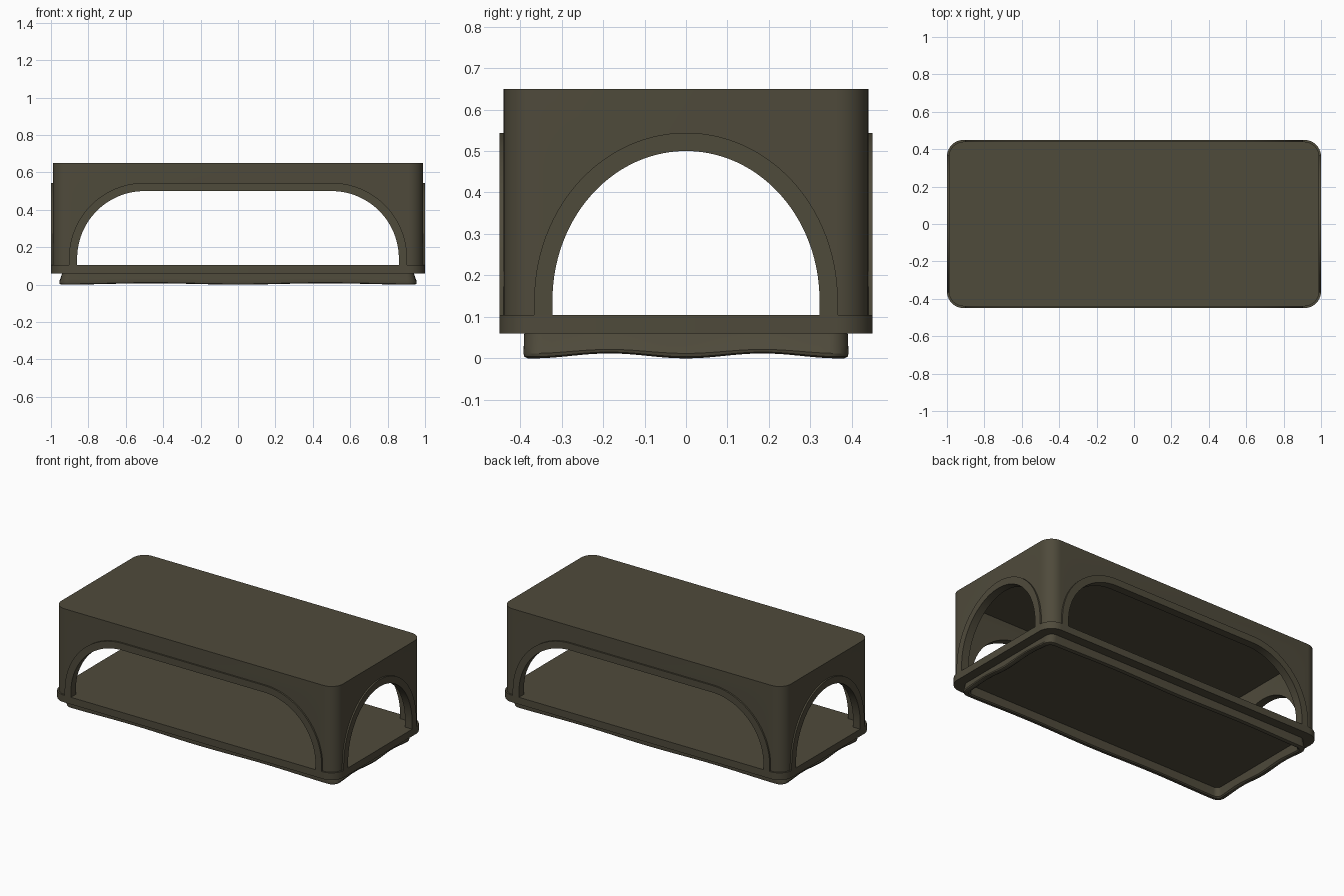
import bpy, bmesh, math

if "Cube" in bpy.data.objects:
    bpy.data.objects.remove(bpy.data.objects["Cube"])

mat = bpy.data.materials.new("dark olive brown")
mat.diffuse_color = (0.078, 0.069, 0.044, 1)
mat.use_nodes = True
mat.node_tree.nodes["Principled BSDF"].inputs["Base Color"].default_value = mat.diffuse_color


def make(name, verts, faces, smooth=True):
    me = bpy.data.meshes.new(name)
    bm = bmesh.new()
    vs = [bm.verts.new(v) for v in verts]
    for f in faces:
        bm.faces.new([vs[i] for i in f])
    bmesh.ops.recalc_face_normals(bm, faces=bm.faces[:])
    bm.to_mesh(me)
    bm.free()
    me.materials.append(mat)
    ob = bpy.data.objects.new(name, me)
    bpy.context.collection.objects.link(ob)
    if smooth:
        shade(ob)
    return ob


def shade(ob):
    bpy.ops.object.select_all(action='DESELECT')
    ob.select_set(True)
    bpy.context.view_layer.objects.active = ob
    bpy.ops.object.shade_smooth_by_angle(angle=math.radians(30))


def rounded_rect(hx, hy, r, straight=1, arc=10):
    """Outline of a rounded rectangle, with extra points on the straights."""
    corners = []
    for k, (sx, sy) in enumerate([(1, 1), (-1, 1), (-1, -1), (1, -1)]):
        cx, cy = sx * (hx - r), sy * (hy - r)
        corners.append([(cx + r * math.cos((k + i / arc) * math.pi / 2),
                         cy + r * math.sin((k + i / arc) * math.pi / 2)) for i in range(arc + 1)])
    pts = []
    for k in range(4):
        pts += corners[k]
        (ax, ay), (bx, by) = corners[k][-1], corners[(k + 1) % 4][0]
        pts += [(ax + (bx - ax) * i / straight, ay + (by - ay) * i / straight)
                for i in range(1, straight)]
    return pts


def loft(name, loops, cap=True, closed=False):
    """Skin a list of closed loops that have equal point counts."""
    n, m = len(loops[0]), len(loops)
    verts = [p for loop in loops for p in loop]
    faces = []
    for j in range(m if closed else m - 1):
        a, b = j * n, (j + 1) % m * n
        faces += [(a + i, a + (i + 1) % n, b + (i + 1) % n, b + i) for i in range(n)]
    if cap:
        faces += [tuple(range(n)), tuple(range((m - 1) * n, m * n))]
    return make(name, verts, faces)


def slab(name, hx, hy, r, z0, z1):
    o = rounded_rect(hx, hy, r)
    return loft(name, [[(x, y, z) for x, y in o] for z in (z0, z1)])


def arch(flat, rx, rz, z0, cz=0.14, n=28):
    """Open arch outline: legs, elliptical shoulders and an optional flat top."""
    right = [(flat + rx, z0)] + [(flat + rx * math.cos(i / n * math.pi / 2),
                                  cz + rz * math.sin(i / n * math.pi / 2)) for i in range(n + 1)]
    left = [(-x, z) for x, z in reversed(right)]
    return right + (left if flat else left[1:])


def cut(ob, cutter):
    bpy.context.view_layer.objects.active = ob
    m = ob.modifiers.new("cut", 'BOOLEAN')
    m.operation, m.solver, m.object = 'DIFFERENCE', 'EXACT', cutter
    bpy.ops.object.modifier_apply(modifier=m.name)
    bpy.data.objects.remove(cutter)


# Direction mappings: u along the wall, d outwards, z up
along_x = lambda u, d, z: (u, d, z)
along_y = lambda u, d, z: (d, u, z)

# Hollow shell with arched openings on all four sides
shell = slab("table_shell", 0.99, 0.44, 0.08, 0.105, 0.65)
cut(shell, slab("inner_cutter", 0.95, 0.40, 0.05, 0.0, 0.60))
for flat, rx, place, depth in ((0.5, 0.36, along_x, 0.6), (0, 0.322, along_y, 1.2)):
    o = arch(flat, rx, 0.36, 0.05)
    cut(shell, loft("arch_cutter", [[place(u, d, z) for u, z in o] for d in (-depth, depth)]))
shade(shell)

# Base slab, which is also the shelf floor
slab("base_slab", 1.0, 0.45, 0.09, 0.06, 0.105)


# Raised trim around every arch
def trim(name, flat, rx, place, d0, d1):
    inner = arch(flat, rx, 0.36, 0.105)
    outer = arch(flat, rx + 0.044, 0.404, 0.105)
    loops = [[place(ui, d0, zi), place(ui, d1, zi), place(uo, d1, zo), place(uo, d0, zo)]
             for (ui, zi), (uo, zo) in zip(inner, outer)]
    loft(name, loops)


for s, lng, end in ((-1, "front", "left"), (1, "back", "right")):
    trim(lng + "_arch_trim", 0.5, 0.36, along_x, s * 0.435, s * 0.45)
    trim(end + "_arch_trim", 0, 0.322, along_y, s * 0.985, s * 1.0)

# Scalloped skirt under the base: half length, half width, height of each ring
section = [(0.940, 0.390, 0.060), (0.948, 0.391, 0.030), (0.955, 0.392, 0.012),
           (0.953, 0.390, 0.004), (0.945, 0.382, 0.0), (0.930, 0.368, 0.0),
           (0.922, 0.361, 0.006), (0.915, 0.356, 0.060)]
rings = []
for hx, hy, h in section:
    ring = []
    for x, y in rounded_rect(hx, hy, 0.05 - (0.955 - hx) * 0.5, 32):
        wave = 0.012 * math.sin(math.pi * y / 0.37) ** 2 * (abs(x) > 0.85)
        wave += 0.007 * math.sin(math.pi * x / 0.93) ** 2
        ring.append((x, y, h + wave * (1 - h / 0.06)))
    rings.append(ring)
loft("scalloped_skirt", rings, cap=False, closed=True)
